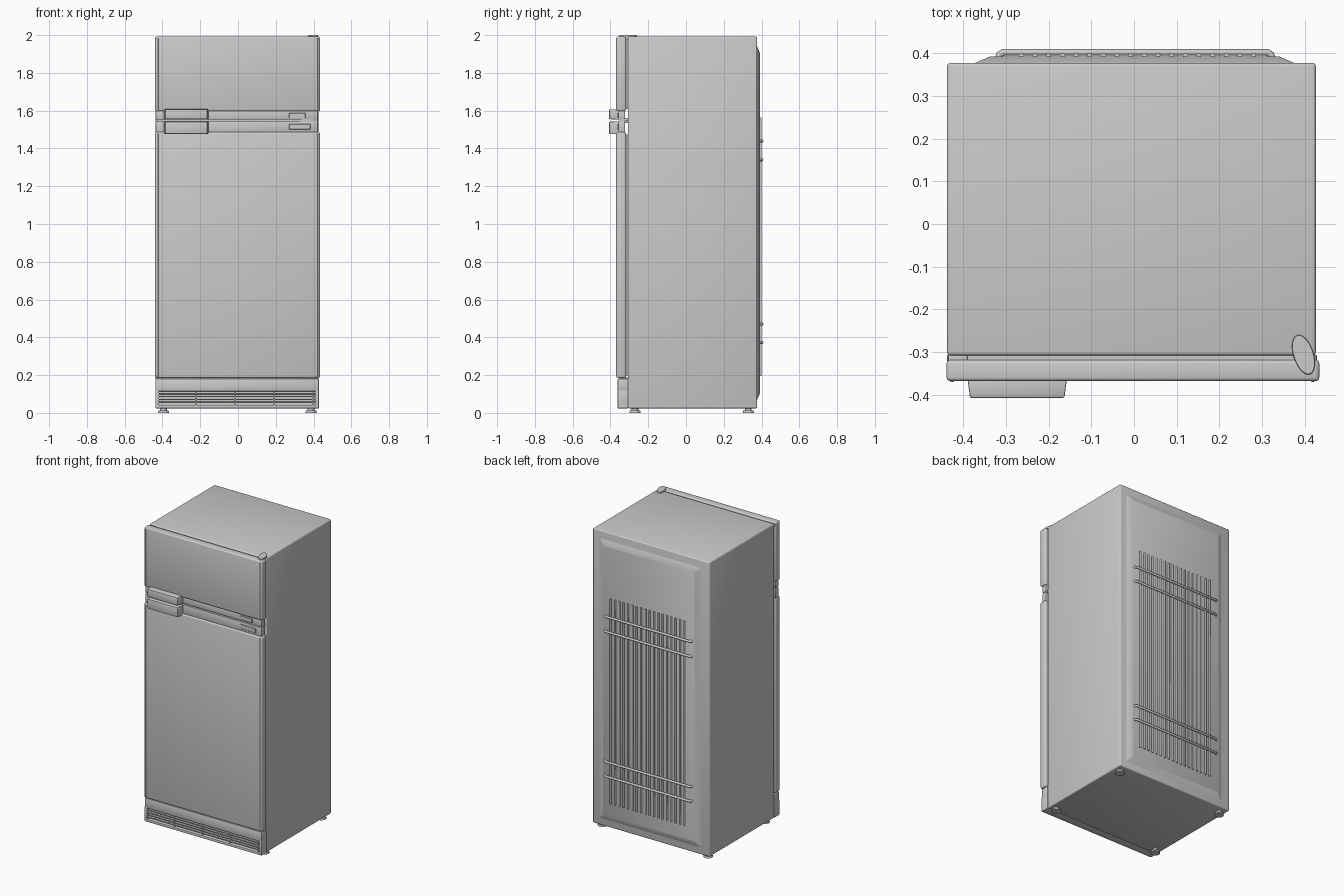
import bpy, bmesh, math
from mathutils import Vector

if "Cube" in bpy.data.objects:
    bpy.data.objects.remove(bpy.data.objects["Cube"])


def finish(ob, bevel=0.0, segments=2):
    """Round the edges and smooth-shade by angle."""
    bpy.ops.object.select_all(action='DESELECT')
    bpy.context.view_layer.objects.active = ob
    ob.select_set(True)
    if bevel:
        m = ob.modifiers.new("bevel", 'BEVEL')
        m.width, m.segments, m.limit_method = bevel, segments, 'ANGLE'
        bpy.ops.object.modifier_apply(modifier=m.name)
    bpy.ops.object.shade_smooth_by_angle(angle=math.radians(35))
    return ob


def mesh_object(name, bm):
    bmesh.ops.recalc_face_normals(bm, faces=bm.faces)
    me = bpy.data.meshes.new(name)
    bm.to_mesh(me)
    bm.free()
    ob = bpy.data.objects.new(name, me)
    bpy.context.collection.objects.link(ob)
    return ob


def box(name, x, y, z, bevel=0.0, segments=2, taper=None, side=-1):
    """Box from (min, max) ranges; taper=(dx, dz) shrinks the front (-1) or back (+1) face."""
    bm = bmesh.new()
    bmesh.ops.create_cube(bm, size=1)
    for v in bm.verts:
        s = v.co * 2
        p = [sum(r) / 2 + (r[1] - r[0]) / 2 * c for r, c in zip((x, y, z), s)]
        if taper and s.y * side > 0:
            p[0] -= s.x * taper[0]
            p[2] -= s.z * taper[1]
        v.co = p
    return finish(mesh_object(name, bm), bevel, segments)


def disc(name, loc, r1, r2, depth, sides=24):
    bm = bmesh.new()
    bmesh.ops.create_cone(bm, cap_ends=True, segments=sides, radius1=r1, radius2=r2, depth=depth)
    ob = mesh_object(name, bm)
    ob.location = loc
    return finish(ob)


def tube(name, points, radius):
    cu = bpy.data.curves.new(name, 'CURVE')
    cu.dimensions = '3D'
    cu.bevel_depth, cu.bevel_resolution, cu.use_fill_caps = radius, 2, True
    sp = cu.splines.new('POLY')
    sp.points.add(len(points) - 1)
    for p, c in zip(sp.points, points):
        p.co = (*c, 1)
    ob = bpy.data.objects.new(name, cu)
    bpy.context.collection.objects.link(ob)
    return ob


# Cabinet
box("cabinet", (-0.438, 0.426), (-0.308, 0.377), (0.024, 1.992), 0.008, 3)

# Doors: a main slab plus a recessed strip facing the split between the doors
DX = (-0.439, 0.434)
for name, slab, strip in (("freezer_door", (1.597, 1.992), (1.552, 1.600)),
                          ("fridge_door", (0.185, 1.486), (1.483, 1.545))):
    box(name, DX, (-0.368, -0.318), slab, 0.009, 3)
    box(name + "_strip", (-0.436, 0.423), (-0.358, -0.323), strip, 0.003)
    box(name + "_gasket", (-0.422, 0.414), (-0.325, -0.304), (slab[0] + 0.012, slab[1] - 0.012))
    # Raised front border lines, left and right
    for i, x in enumerate(((-0.430, -0.422), (0.415, 0.423))):
        box(f"{name}_trim_{i}", x, (-0.370, -0.360), (slab[0] + 0.008, slab[1] - 0.008), 0.001, 1)
box("door_split_rail", (-0.425, 0.412), (-0.345, -0.304), (1.535, 1.562))

# Handles with tapered fronts and a grip plate behind
for name, z in (("freezer_handle", (1.553, 1.608)), ("fridge_handle", (1.475, 1.543))):
    box(name, (-0.391, -0.156), (-0.407, -0.355), z, 0.003, 2, taper=(0.007, 0.002))

# Small panels on the strips
box("freezer_badge", (0.27, 0.357), (-0.362, -0.355), (1.560, 1.588), 0.002, 1)
box("fridge_badge", (0.27, 0.383), (-0.362, -0.355), (1.500, 1.530), 0.002, 1)

# Toe panel with ventilation grille
TX, TY = (-0.438, 0.428), (-0.362, -0.306)
box("toe_panel_top", TX, TY, (0.114, 0.181), 0.005)
box("toe_panel_bottom", TX, TY, (0.024, 0.042), 0.004)
box("toe_panel_back", (-0.43, 0.42), (-0.335, -0.306), (0.03, 0.17))
for i, x in enumerate(((-0.438, -0.418), (0.410, 0.428))):
    box(f"toe_panel_end_{i}", x, TY, (0.028, 0.125), 0.003)
for i in range(4):
    z = 0.052 + i * 0.0155
    box(f"grille_slat_{i}", (-0.42, 0.412), (-0.358, -0.33), (z, z + 0.007), 0.001, 1)
for i in range(5):
    x = -0.42 + (i + 0.96) * 0.2065 - 0.004
    if x < 0.40:
        box(f"grille_divider_{i}", (x, x + 0.006), (-0.355, -0.33), (0.04, 0.116))

# Hinge cap on top, oval and turned; hinge pin at the foot of the door
cap = disc("top_hinge_cap", (0.397, -0.306, 1.993), 1, 0.94, 1)
cap.scale = (0.024, 0.050, 0.014)
cap.rotation_euler.z = math.radians(18)
box("top_hinge_plate_left", (-0.435, -0.39), (-0.325, -0.304), (1.965, 1.985), 0.003)
for i, z in enumerate((0.183, 1.549)):
    box(f"hinge_plate_{i}", (0.33, 0.42), (-0.352, -0.304), (z - 0.005, z + 0.004), 0.002)

# Feet
for i, (x, y) in enumerate(((-0.395, -0.27), (0.387, -0.27), (-0.395, 0.33), (0.387, 0.33))):
    disc(f"foot_{i}", (x, y, 0.006), 0.030, 0.027, 0.012)
    disc(f"foot_stem_{i}", (x, y, 0.018), 0.018, 0.018, 0.016, 16)

# Raised rear panel with sloping rim
box("rear_panel", (-0.388, 0.391), (0.370, 0.392), (0.055, 1.955), 0.006, 3,
    taper=(0.05, 0.05), side=1)

# Condenser: vertical wires and horizontal pipes with bent ends
for i in range(18):
    x = -0.264 + i * 0.032
    tube(f"condenser_wire_{i}", [(x, 0.395, 0.195), (x, 0.395, 1.565)], 0.006)
for i, z in enumerate((0.373, 0.470, 1.340, 1.440)):
    tube(f"condenser_pipe_{i}", [(-0.318, 0.386, z), (-0.315, 0.397, z), (-0.306, 0.402, z),
                                 (0.312, 0.402, z), (0.321, 0.397, z), (0.324, 0.386, z)], 0.008)
